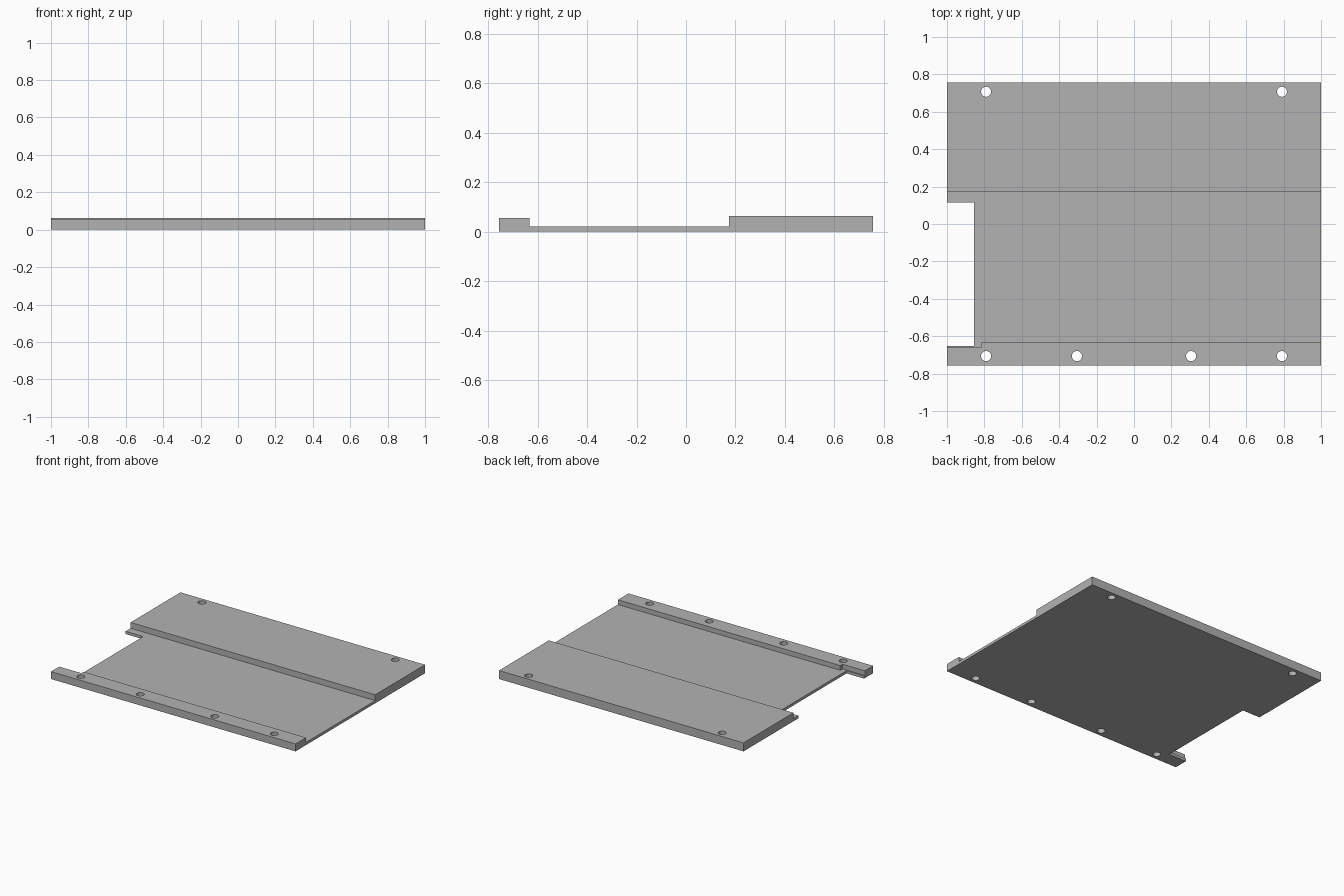
import bpy, bmesh
from itertools import product

cube = bpy.data.objects.get("Cube")
if cube:
    bpy.data.objects.remove(cube, do_unlink=True)

grey = bpy.data.materials.new("plain_grey")
grey.use_nodes = True
colour = (0.448, 0.448, 0.448, 1)
grey.diffuse_color = colour
grey.node_tree.nodes["Principled BSDF"].inputs["Base Color"].default_value = colour

# Plan and height lines of the stepped plate
XS = [-1, -0.856, -0.818, 1]
YS = [-0.756, -0.66, -0.652, -0.633, 0.115, 0.174, 0.756]
ZS = [0, 0.02, 0.055, 0.063]
LINES = (XS, YS, ZS)


def height(x, y):
    if y > 0.174:
        return 0.063                      # rear raised deck
    if y < -0.66 or (y < -0.633 and x > -0.818):
        return 0.055                      # front rail
    if x < -0.856 and -0.652 < y < 0.115:
        return 0                          # side notch
    return 0.02                           # thin floor


def filled(cell):
    if any(i < 0 or i >= len(l) - 1 for i, l in zip(cell, LINES)):
        return False
    x, y, z = ((l[i] + l[i + 1]) / 2 for i, l in zip(cell, LINES))
    return z < height(x, y)


# Skin the filled cells, with no inner walls
bm = bmesh.new()
for cell in product(*(range(len(l) - 1) for l in LINES)):
    if not filled(cell):
        continue
    for axis, side in product(range(3), (0, 1)):
        near = list(cell)
        near[axis] += 2 * side - 1
        if filled(near):
            continue
        quad = []
        for a, b in ((0, 0), (1, 0), (1, 1), (0, 1)):
            step = [0, 0, 0]
            step[axis], step[(axis + 1) % 3], step[(axis + 2) % 3] = side, a, b
            quad.append(bm.verts.new([l[i + s] for l, i, s in zip(LINES, cell, step)]))
        bm.faces.new(quad if side else quad[::-1])
bmesh.ops.remove_doubles(bm, verts=bm.verts, dist=0.0001)
bmesh.ops.dissolve_limit(bm, angle_limit=0.01, verts=bm.verts, edges=bm.edges)
mesh = bpy.data.meshes.new("stepped_plate")
bm.to_mesh(mesh)
bm.free()
mesh.materials.append(grey)
plate = bpy.data.objects.new("stepped_plate", mesh)
bpy.context.collection.objects.link(plate)

# Screw holes: two at the rear, four along the front rail
holes = [(s * 0.791, 0.707) for s in (-1, 1)]
holes += [(s * x, -0.706) for s in (-1, 1) for x in (0.305, 0.791)]
for x, y in holes:
    bpy.ops.mesh.primitive_cylinder_add(vertices=32, radius=0.027, depth=0.3, location=(x, y, 0.03))
    drill = bpy.context.object
    drill.name = "hole_cutter"
    drill.hide_render = True
    drill.data.materials.append(grey)
    bpy.ops.object.select_all(action="DESELECT")
    plate.select_set(True)
    bpy.context.view_layer.objects.active = plate
    cut = plate.modifiers.new("screw_hole", "BOOLEAN")
    cut.operation, cut.solver, cut.object = "DIFFERENCE", "EXACT", drill
    bpy.ops.object.modifier_apply(modifier=cut.name)
    bpy.data.objects.remove(drill, do_unlink=True)

bpy.ops.object.shade_smooth_by_angle()
